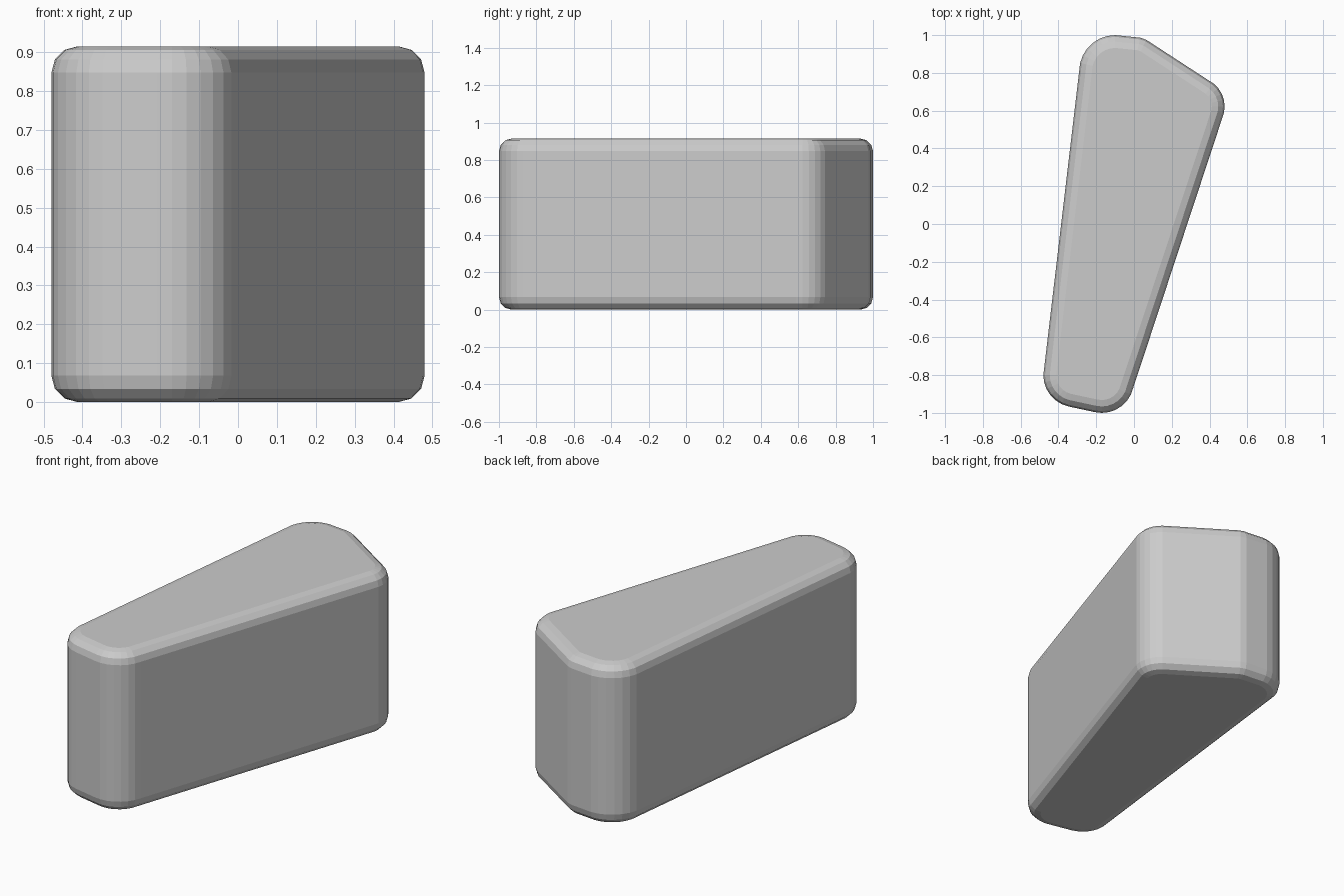
import bpy, bmesh
from math import sin, cos, pi, radians

if "Cube" in bpy.data.objects:
    bpy.data.objects.remove(bpy.data.objects["Cube"])

HEIGHT, BEVEL, STEPS, SIDES = 0.915, 0.068, 3, 28

# Rounded corners of the tapered outline: x, y, radius
corners = [(-0.10, 0.81, 0.19), (0.00, 0.84, 0.15), (0.325, 0.622, 0.155),
           (-0.17, -0.83, 0.17), (-0.31, -0.80, 0.17)]

# Edge rounding: height and inset for each ring, bottom and top
rings = []
for i in range(STEPS + 1):
    a = i / STEPS * pi / 2
    z, inset = BEVEL * (1 - sin(a)), BEVEL * (1 - cos(a))
    rings += [(z, inset), (HEIGHT - z, inset)]

# Wedge block: the hull around all corner rings
bm = bmesh.new()
for z, inset in rings:
    for x, y, r in corners:
        for k in range(SIDES):
            a = 2 * pi * k / SIDES
            bm.verts.new((x + (r - inset) * cos(a), y + (r - inset) * sin(a), z))
bmesh.ops.convex_hull(bm, input=bm.verts)
bmesh.ops.delete(bm, geom=[v for v in bm.verts if not v.link_faces], context='VERTS')
bmesh.ops.dissolve_limit(bm, angle_limit=radians(1), verts=bm.verts, edges=bm.edges)
bmesh.ops.recalc_face_normals(bm, faces=bm.faces)

mesh = bpy.data.meshes.new("wedge_block")
bm.to_mesh(mesh)
bm.free()
block = bpy.data.objects.new("wedge_block", mesh)
bpy.context.collection.objects.link(block)
